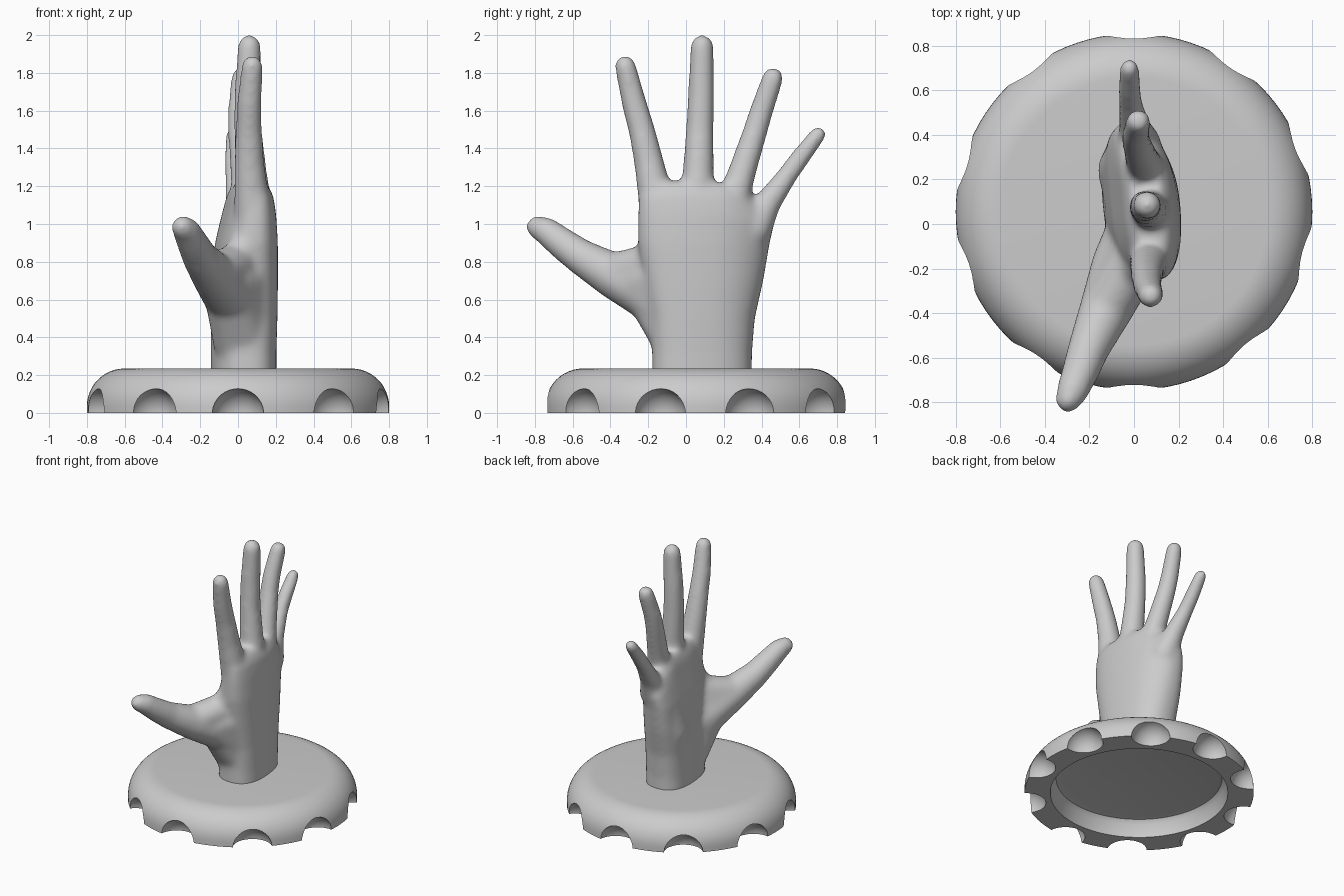
import bpy, bmesh, math
from mathutils import Vector

if "Cube" in bpy.data.objects:
    bpy.data.objects.remove(bpy.data.objects["Cube"])

grey = bpy.data.materials.new("plain grey")
grey.diffuse_color = (0.6, 0.6, 0.6, 1)
grey.use_nodes = True
grey.node_tree.nodes["Principled BSDF"].inputs["Base Color"].default_value = grey.diffuse_color


def make_object(name, bm):
    bmesh.ops.recalc_face_normals(bm, faces=bm.faces)
    mesh = bpy.data.meshes.new(name)
    bm.to_mesh(mesh)
    bm.free()
    mesh.materials.append(grey)
    obj = bpy.data.objects.new(name, mesh)
    bpy.context.collection.objects.link(obj)
    return obj


def finish(obj, angle):
    bpy.ops.object.select_all(action='DESELECT')
    obj.select_set(True)
    bpy.context.view_layer.objects.active = obj
    for mod in list(obj.modifiers):
        bpy.ops.object.modifier_apply(modifier=mod.name)
    bpy.ops.object.shade_smooth_by_angle(angle=math.radians(angle))


def bridge(bm, rings):
    n = len(rings[0])
    for a, b in zip(rings, rings[1:]):
        for i in range(n):
            j = (i + 1) % n
            bm.faces.new((a[i], a[j], b[j], b[i]))
    bm.faces.new(rings[0][::-1])
    bm.faces.new(rings[-1])


# ---- base: turned disc, hollow underneath, rounded top rim
CY = 0.055
profile = [(0.54, 0.13), (0.58, 0.122), (0.603, 0.095), (0.62, 0.0), (0.8, 0.0)]
for k in range(13):
    t = math.radians(90 * k / 12)
    profile.append((0.6 + 0.2 * math.cos(t), 0.035 + 0.2 * math.sin(t)))
SEG = 96
bm = bmesh.new()
rings = [[bm.verts.new((r * math.cos(2 * math.pi * i / SEG),
                        CY + r * math.sin(2 * math.pi * i / SEG), z))
          for i in range(SEG)] for r, z in profile]
bridge(bm, rings)
base = make_object("base", bm)

# ---- scooped notches around the lower rim
bm = bmesh.new()
for deg in (0, 40, 76, 111, 146, 180, 216, 254, 288, 326):
    a = math.radians(deg - 90)
    res = bmesh.ops.create_uvsphere(bm, u_segments=32, v_segments=17, radius=0.138)
    bmesh.ops.translate(bm, verts=res["verts"],
                        vec=(0.8 * math.cos(a), CY + 0.8 * math.sin(a), -0.008))
cutter = make_object("notch_cutter", bm)
cutter.hide_render = True
mod = base.modifiers.new("notches", 'BOOLEAN')
mod.operation = 'DIFFERENCE'
mod.solver = 'EXACT'
mod.object = cutter
finish(base, 32)
bpy.data.objects.remove(cutter)

# ---- hand: palm loft plus finger chains, fused by remeshing
bm = bmesh.new()

# palm sections: z, y min, y max, x min, x max
palm = [(0.17, -0.18, 0.35, -0.14, 0.20),
        (0.32, -0.18, 0.35, -0.14, 0.20),
        (0.50, -0.19, 0.365, -0.14, 0.205),
        (0.70, -0.225, 0.41, -0.13, 0.207),
        (0.90, -0.255, 0.445, -0.105, 0.205),
        (1.05, -0.255, 0.465, -0.07, 0.195),
        (1.15, -0.25, 0.43, -0.045, 0.18),
        (1.20, -0.22, 0.37, -0.02, 0.155),
        (1.225, -0.19, 0.33, 0.0, 0.13)]
rings = []
for z, y0, y1, x0, x1 in palm:
    ring = []
    arch = min(max((z - 0.3) / 0.5, 0), 1)
    for i in range(40):
        t = 2 * math.pi * i / 40
        c, s = math.cos(t), math.sin(t)
        dy = (y1 - y0) / 2 * math.copysign(abs(c) ** 0.8, c)
        dx = (x1 - x0) / 2 * math.copysign(abs(s) ** 0.8, s)
        dx -= 0.09 * dy + 0.4 * arch * max(dy, 0) ** 2
        y = (y0 + y1) / 2 + dy
        drop = 0.45 * max(y - 0.24, 0) * min(max((z - 0.9) / 0.25, 0), 1)
        ring.append(bm.verts.new(((x0 + x1) / 2 + dx, y, z - drop)))
    rings.append(ring)
bridge(bm, rings)


def ball_points(x, y, z, r):
    pts = [Vector((x, y, z + r)), Vector((x, y, z - r))]
    for j in range(1, 10):
        p = math.pi * j / 10
        for i in range(20):
            t = 2 * math.pi * i / 20
            pts.append(Vector((x + r * math.sin(p) * math.cos(t),
                               y + r * math.sin(p) * math.sin(t), z + r * math.cos(p))))
    return pts


def hull(*balls):
    verts = [bm.verts.new(p) for ball in balls for p in ball_points(*ball)]
    bmesh.ops.convex_hull(bm, input=verts)


# finger joints and palm pads: x, y, z, radius
chains = {
    "index": [(.08, -.14, 1.0, .1), (.068, -.172, 1.2, .09), (.06, -.195, 1.32, .081),
              (.057, -.235, 1.5, .072), (.06, -.275, 1.64, .068), (.075, -.322, 1.838, .058)],
    "middle": [(.088, .055, 1.05, .1), (.07, .065, 1.28, .084), (.052, .073, 1.5, .075),
               (.05, .08, 1.68, .072), (.06, .085, 1.942, .063)],
    "ring": [(.06, .225, 1.05, .095), (.035, .295, 1.27, .076), (.012, .363, 1.48, .067),
             (.008, .40, 1.6, .064), (.02, .46, 1.775, .058)],
    "little": [(.025, .355, .97, .1), (.005, .425, 1.1, .074), (-.015, .535, 1.255, .056),
               (-.02, .60, 1.345, .054), (-.02, .70, 1.475, .046)],
    "thumb": [(-.01, -.06, .5, .125), (-.04, -.18, .63, .15), (-.12, -.37, .72, .123),
              (-.2, -.55, .822, .096), (-.24, -.66, .9, .085), (-.272, -.74, .963, .075),
              (-.295, -.79, .985, .06)],
}
for joints in chains.values():
    for a, b in zip(joints, joints[1:]):
        hull(a, b)
# web between thumb and palm, and flare down to the wrist
hull((-.12, -.37, .735, .115), (.02, -.14, .8, .11), (-.03, -.08, .6, .12))
hull((-.02, -.22, .8, .075), (.06, -.15, .92, .09), (.05, -.09, .7, .12))
hull((-.07, -.27, .68, .128), (.085, -.09, .72, .115), (.06, -.06, .5, .125))
hull((-.04, -.18, .63, .14), (.05, -.055, .38, .125), (-.01, -.05, .38, .125))
# heel of the palm below the little finger
hull((-.02, .22, .4, .11), (-.03, .24, .66, .135), (.0, .1, .55, .13))
hull((-.03, .24, .66, .135), (-.005, .31, .9, .115), (.03, .15, .75, .13))
bmesh.ops.delete(bm, geom=[v for v in bm.verts if not v.link_faces], context='VERTS')
hand = make_object("hand", bm)

mod = hand.modifiers.new("fuse", 'REMESH')
mod.mode = 'VOXEL'
mod.voxel_size = 0.013
mod = hand.modifiers.new("soften", 'SMOOTH')
mod.factor = 0.5
mod.iterations = 36
finish(hand, 180)
